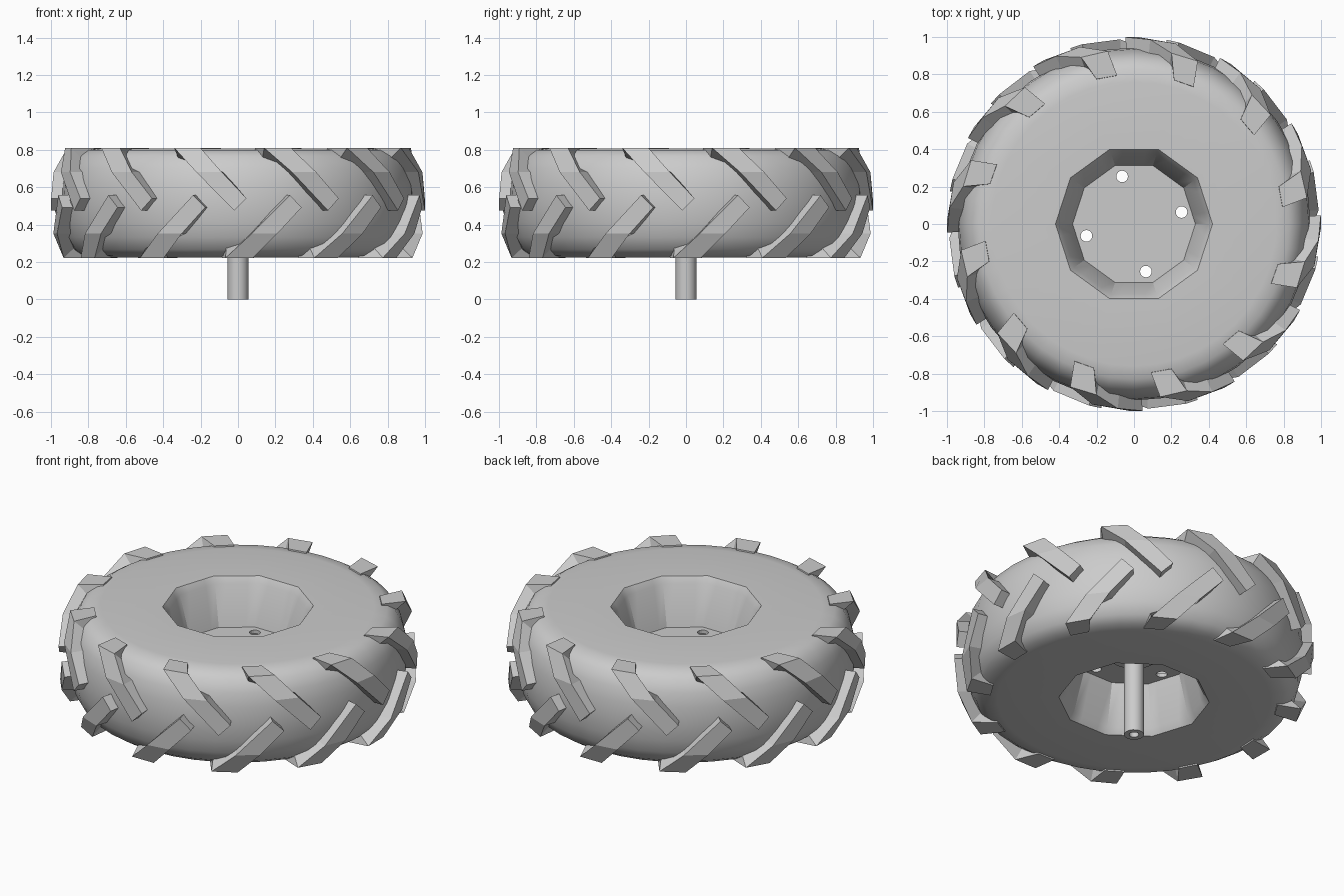
import bpy, bmesh
from math import sin, cos, pi, radians

if "Cube" in bpy.data.objects:
    bpy.data.objects.remove(bpy.data.objects["Cube"])

MID = 0.516      # height of the tyre's centre plane
TOP = 0.81


def finish(name, bm, smooth=True):
    bmesh.ops.remove_doubles(bm, verts=bm.verts, dist=1e-5)
    bmesh.ops.recalc_face_normals(bm, faces=bm.faces)
    me = bpy.data.meshes.new(name)
    bm.to_mesh(me)
    bm.free()
    ob = bpy.data.objects.new(name, me)
    bpy.context.collection.objects.link(ob)
    bpy.ops.object.select_all(action='DESELECT')
    ob.select_set(True)
    bpy.context.view_layer.objects.active = ob
    if smooth:
        bpy.ops.object.shade_smooth_by_angle(angle=radians(32))
    return ob


def lathe(name, profile, seg, loop=False, ten_sided=0.0):
    """Spin (radius, z) points; rings under the ten_sided radius become decagons."""
    bm = bmesh.new()
    rings = []
    for i in range(seg):
        a = 2 * pi * i / seg
        deca = cos(pi / 10) / cos(a % (pi / 5) - pi / 10)
        ring = []
        for r, z in profile:
            rr = r * deca if r < ten_sided else r
            ring.append(bm.verts.new((rr * cos(a), rr * sin(a), z)))
        rings.append(ring)
    n = len(profile)
    for i in range(seg):
        p, q = rings[i], rings[(i + 1) % seg]
        for j in range(n if loop else n - 1):
            k = (j + 1) % n
            bm.faces.new((p[j], q[j], q[k], p[k]))
    return finish(name, bm)


# Tyre body: half profile mirrored about the centre plane
half = [(0.42, 0.807), (0.76, 0.807), (0.83, 0.798), (0.88, 0.765),
        (0.915, 0.70), (0.935, 0.62)]
profile = half + [(0.943, MID)] + [(r, 2 * MID - z) for r, z in reversed(half)]
lathe("tyre", profile, 40, ten_sided=0.5)

# Ten-sided rim wells above and below the disc
lathe("rim_top", [(0.42, 0.807), (0.395, 0.77), (0.325, 0.52)], 40, ten_sided=0.5)
lathe("rim_bottom", [(0.325, 0.52), (0.395, 2 * MID - 0.77), (0.42, 2 * MID - 0.807)],
      40, ten_sided=0.5)

# Wheel disc with four through holes
disc = lathe("wheel_disc", [(0, 0.532), (0.33, 0.532), (0.33, 0.51), (0, 0.51)], 10)
bm = bmesh.new()
for k in range(4):
    a = radians(14 + 90 * k)
    res = bmesh.ops.create_cone(bm, cap_ends=True, segments=16, radius1=0.031,
                                radius2=0.031, depth=0.2)
    bmesh.ops.translate(bm, verts=res["verts"],
                        vec=(0.262 * cos(a), 0.262 * sin(a), 0.52))
cutter = finish("hole_cutter", bm, False)
cutter.hide_render = True
mod = disc.modifiers.new("holes", 'BOOLEAN')
mod.object = cutter
mod.solver = 'EXACT'
bpy.context.view_layer.objects.active = disc
bpy.ops.object.modifier_apply(modifier=mod.name)
bpy.data.objects.remove(cutter)

# Hub flange and axle with a blind bore at its lower end
lathe("hub_flange", [(0, 0.538), (0.14, 0.538), (0.14, 0.504), (0, 0.504)], 20)
lathe("axle", [(0, 0.542), (0.056, 0.542), (0.056, 0), (0.027, 0), (0.027, 0.08), (0, 0.08)], 16)

# Tread lugs: sections of (left angle, left z, right angle, right z, r, inner r, inner drop)
sections = [(-1.2, 0.475, 2.6, 0.54, 1.0, 0.90, 0.0),
            (-13.0, 0.68, -5.0, 0.68, 0.99, 0.87, 0.0),
            (-21.4, TOP, -12.4, TOP, 0.935, 0.84, 0.09),
            (-23.5, TOP, -15.5, TOP, 0.80, 0.79, 0.07)]


def lug_row(name, mirror, offset):
    bm = bmesh.new()
    for k in range(12):
        rows = []
        for al, zl, ar, zr, r, ri, drop in sections:
            row = []
            for a, z, rad in ((al, zl, r), (ar, zr, r), (ar, zr - drop, ri), (al, zl - drop, ri)):
                t = radians(a + offset + 30 * k)
                h = 2 * MID - z if mirror else z
                row.append(bm.verts.new((rad * sin(t), -rad * cos(t), h)))
            rows.append(row)
        for p, q in zip(rows, rows[1:]):
            for j in range(4):
                m = (j + 1) % 4
                bm.faces.new((p[j], p[m], q[m], q[j]))
        bm.faces.new(rows[0])
        bm.faces.new(rows[-1])
    return finish(name, bm, False)


lug_row("upper_tread_lugs", False, 0)
lug_row("lower_tread_lugs", True, 17.3)
